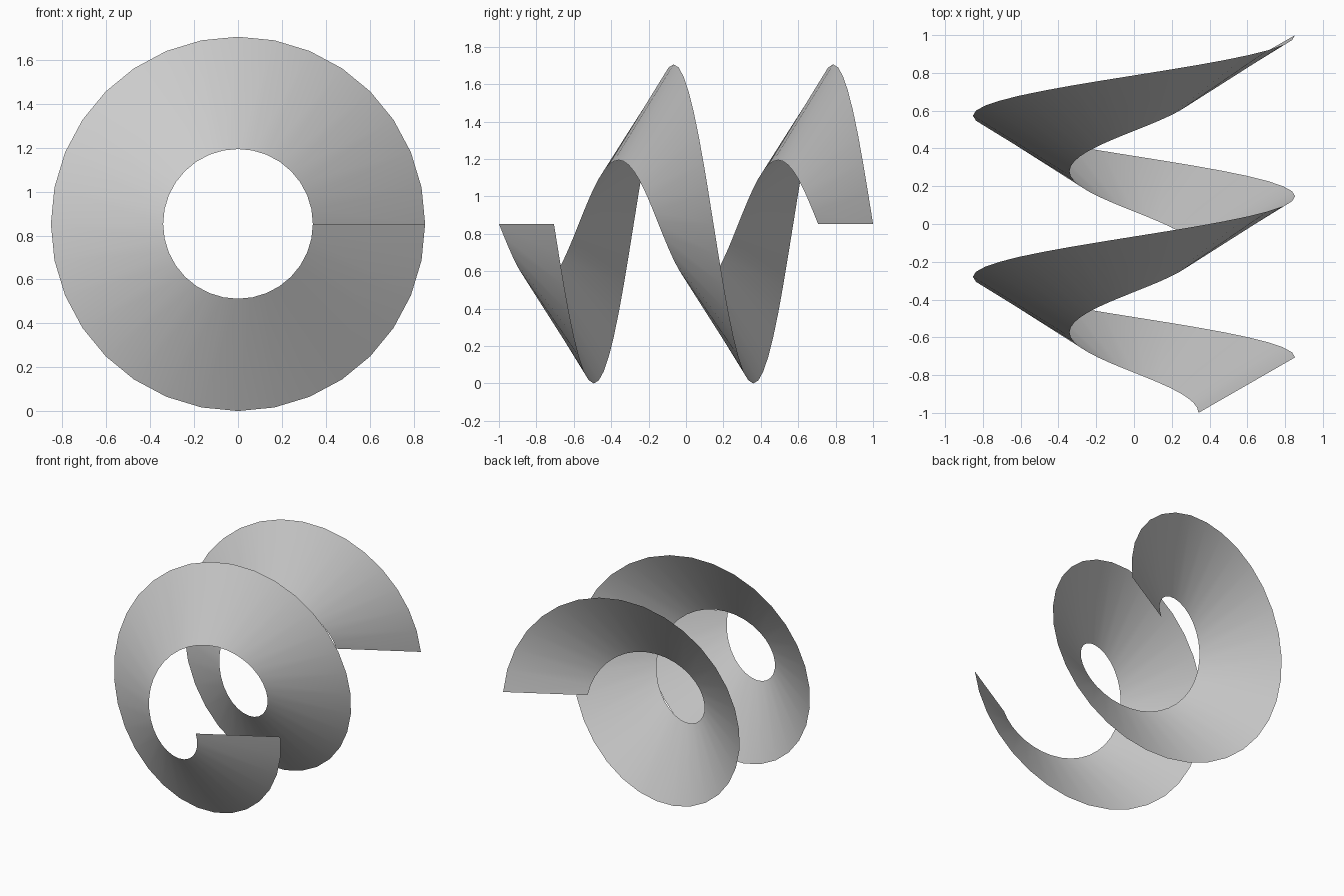
import bpy, bmesh, math
from mathutils import Vector

cube = bpy.data.objects.get("Cube")
if cube:
    bpy.data.objects.remove(cube, do_unlink=True)

OUTER = 0.853          # outer radius, also the rise per turn
INNER = 0.4 * OUTER
TURNS, SIDES = 2, 32
LENGTH = TURNS * OUTER

# One flat colour
grey = bpy.data.materials.new("light_grey")
grey.use_nodes = True
colour = (0.6, 0.6, 0.6, 1)
grey.diffuse_color = colour
grey.node_tree.nodes["Principled BSDF"].inputs["Base Color"].default_value = colour

# Spiral ribbon: a slanted radial edge swept along the y axis
bm = bmesh.new()
inner = bm.verts.new((INNER, -1, OUTER))
outer = bm.verts.new((OUTER, 1 - LENGTH, OUTER))
edge = bm.edges.new((inner, outer))
steps = TURNS * SIDES
bmesh.ops.spin(bm, geom=[inner, outer, edge], cent=(0, 0, OUTER), axis=(0, 1, 0),
               dvec=Vector((0, LENGTH / steps, 0)), angle=TURNS * 2 * math.pi,
               steps=steps, use_duplicate=False)

# Face the ribbon forwards
bm.normal_update()
if sum(f.normal.y for f in bm.faces) > 0:
    bmesh.ops.reverse_faces(bm, faces=bm.faces[:])
for f in bm.faces:
    f.smooth = True

mesh = bpy.data.meshes.new("spiral_ribbon")
bm.to_mesh(mesh)
bm.free()
mesh.materials.append(grey)
ribbon = bpy.data.objects.new("spiral_ribbon", mesh)
bpy.context.collection.objects.link(ribbon)
